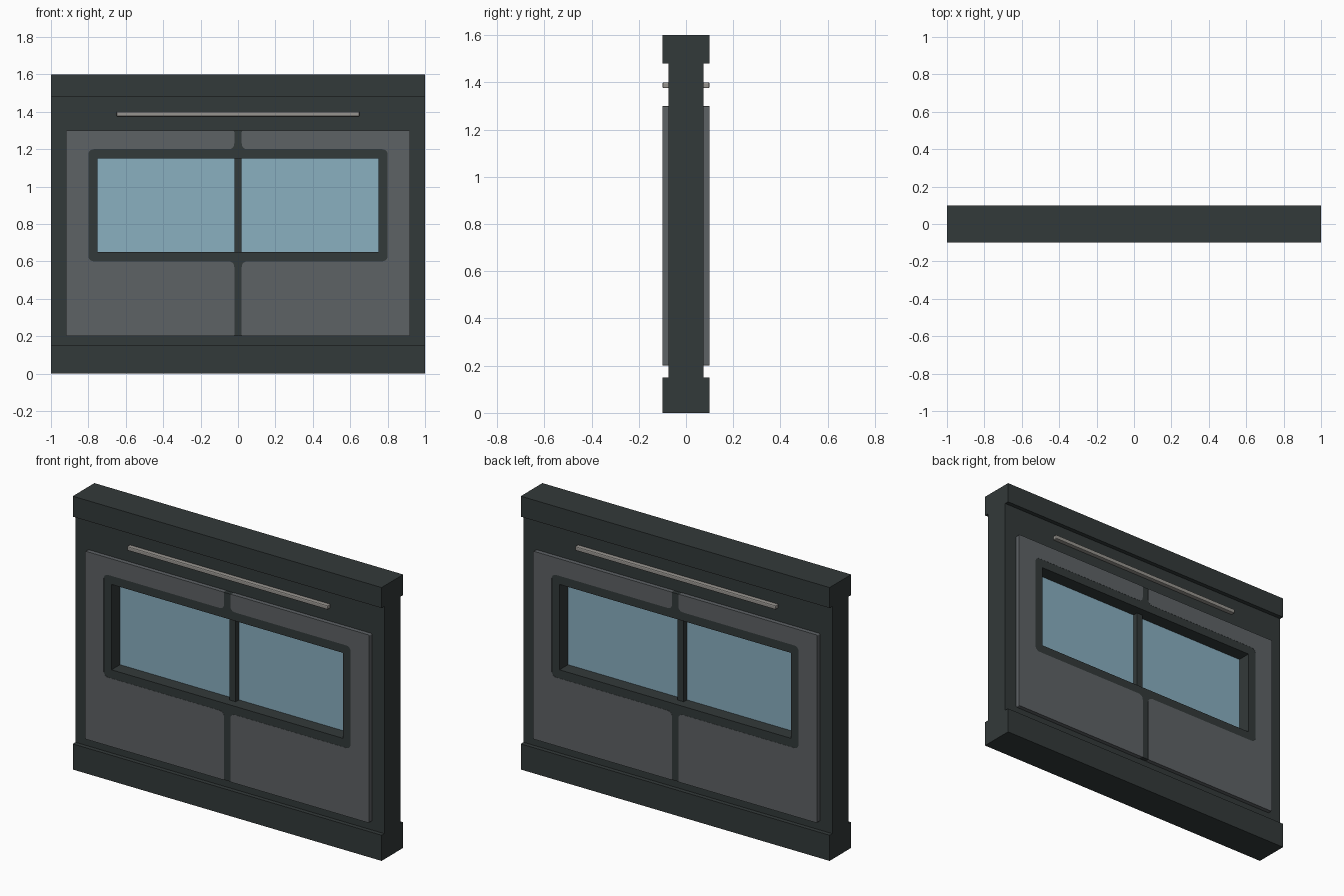
import bpy, bmesh
from mathutils import Vector

cube = bpy.data.objects.get("Cube")
if cube:
    bpy.data.objects.remove(cube, do_unlink=True)


def srgb(r, g, b):
    return tuple((c / 255) ** 2.2 for c in (r, g, b)) + (1.0,)


def material(name, colour):
    m = bpy.data.materials.new(name)
    m.use_nodes = True
    m.diffuse_color = colour
    m.node_tree.nodes["Principled BSDF"].inputs["Base Color"].default_value = colour
    return m


DARK = material("dark frame", srgb(54, 60, 60))
GREY = material("grey panel", srgb(94, 98, 101))
GLASS = material("blue glass", srgb(136, 174, 191))
METAL = material("light metal", srgb(150, 147, 142))


def plate(name, faces, y, thick, mat):
    """Flat faces given in (x, z), thickened evenly about the plane at y."""
    bm = bmesh.new()
    for pts in faces:
        bm.faces.new([bm.verts.new((x, y, z)) for x, z in pts])
    bmesh.ops.remove_doubles(bm, verts=bm.verts, dist=1e-5)
    bmesh.ops.recalc_face_normals(bm, faces=bm.faces)
    mesh = bpy.data.meshes.new(name)
    bm.to_mesh(mesh)
    bm.free()
    ob = bpy.data.objects.new(name, mesh)
    bpy.context.collection.objects.link(ob)
    mesh.materials.append(mat)
    solid = ob.modifiers.new("thickness", 'SOLIDIFY')
    solid.thickness, solid.offset = thick, 0
    return ob


def rect(x0, x1, z0, z1):
    return [(x0, z0), (x1, z0), (x1, z1), (x0, z1)]


def ring(outer, inner):
    """Four quads between two rectangles."""
    return [[outer[i], outer[(i + 1) % 4], inner[(i + 1) % 4], inner[i]]
            for i in range(4)]


def rounded(points, steps=5):
    """Outline of (x, z, radius) corners with each corner eased by a curve."""
    out, n = [], len(points)
    for i, (x, z, r) in enumerate(points):
        p = Vector((x, z))
        a = p + (Vector(points[i - 1][:2]) - p).normalized() * r
        b = p + (Vector(points[(i + 1) % n][:2]) - p).normalized() * r
        for k in range(steps + 1):
            t = k / steps
            w = 0.8 * 2 * t * (1 - t)
            total = (1 - t) ** 2 + w + t * t
            out.append(tuple((a * (1 - t) ** 2 + p * w + b * t * t) / total))
    return out


# Core wall with the window opening, and the top and bottom rails
opening = rect(-0.75, 0.75, 0.65, 1.15)
plate("wall_core", ring(rect(-1, 1, 0, 1.6), opening), 0, 0.15, DARK)
plate("bottom_rail", [rect(-1, 1, 0, 0.15)], 0, 0.2, DARK)
plate("top_rail", [rect(-1, 1, 1.48, 1.6)], 0, 0.2, DARK)

# Glazing and centre mullion
plate("window_glass", [opening], 0, 0.04, GLASS)
plate("window_mullion", [rect(-0.02, 0.02, 0.65, 1.15)], 0, 0.1, DARK)

# C-shaped half panel wrapping the window surround
half = rounded([(0.02, 0.2, 0.008), (0.92, 0.2, 0.008), (0.92, 1.3, 0.008),
                (0.02, 1.3, 0.008), (0.02, 1.2, 0.03), (0.8, 1.2, 0.03),
                (0.8, 0.6, 0.03), (0.02, 0.6, 0.03)])

for side, s in (("front", -1), ("back", 1)):
    # Raised dark trim, just below the panel faces
    plate(side + "_window_trim", ring(rect(-0.82, 0.82, 0.58, 1.22), opening),
          s * 0.085, 0.028, DARK)
    plate(side + "_lower_strip", [rect(-0.06, 0.06, 0.201, 0.6)], s * 0.085, 0.028, DARK)
    plate(side + "_upper_strip", [rect(-0.06, 0.06, 1.2, 1.299)], s * 0.085, 0.028, DARK)
    # Grey panels
    for hand, m in (("left", 1), ("right", -1)):
        plate(f"{side}_{hand}_panel", [[(m * x, z) for x, z in half]],
              s * 0.085, 0.03, GREY)
    # Slim bar above the panels
    bar = plate(side + "_bar", [rect(-0.65, 0.65, 1.375, 1.4)], s * 0.085, 0.03, METAL)
    bevel = bar.modifiers.new("soft edges", 'BEVEL')
    bevel.width, bevel.segments = 0.006, 2
